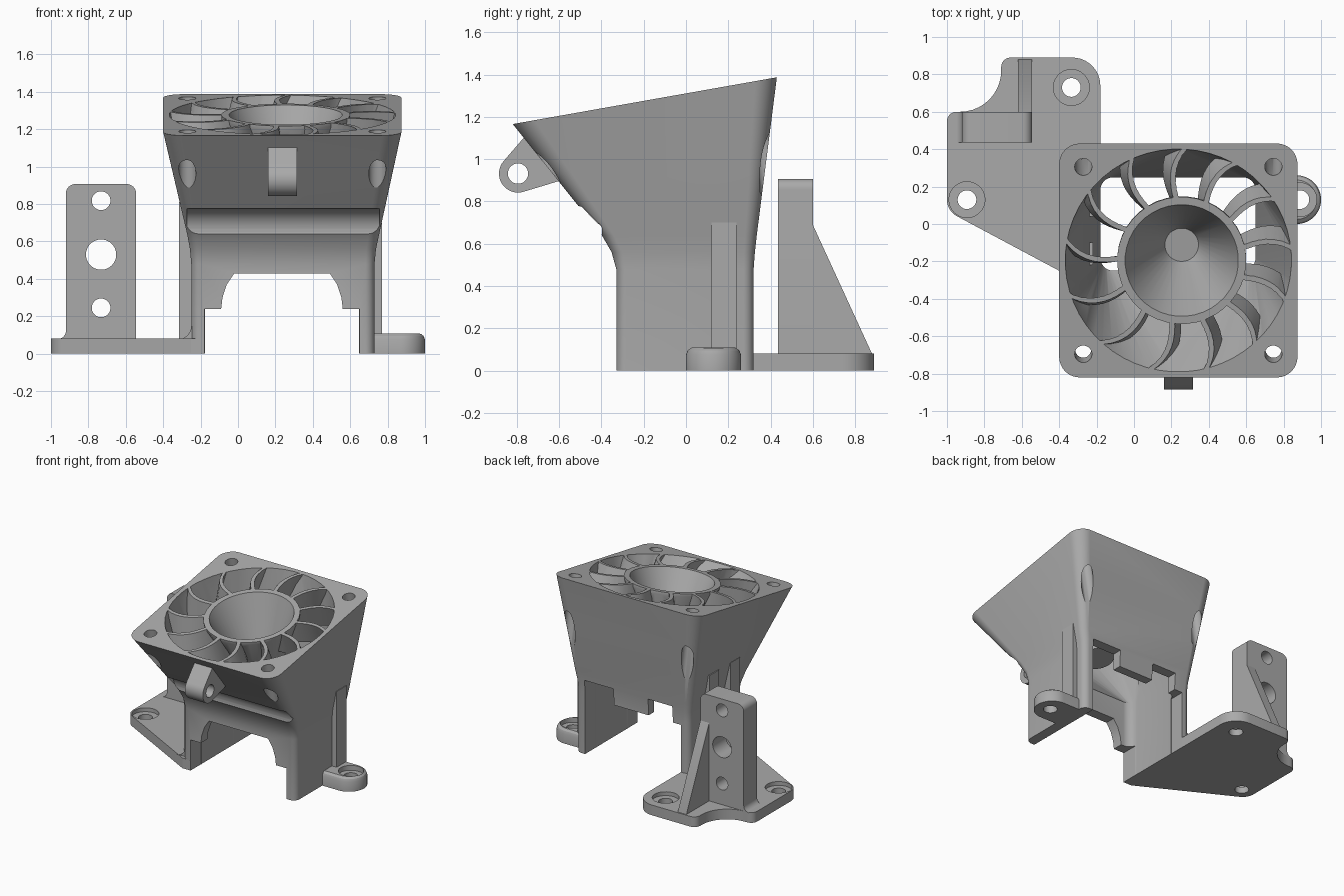
import bpy, bmesh, math
from math import radians, sin, cos, pi
from mathutils import Vector, Matrix
from mathutils.geometry import convex_hull_2d

if "Cube" in bpy.data.objects:
    bpy.data.objects.remove(bpy.data.objects["Cube"])

grey = bpy.data.materials.new("plain grey")
grey.use_nodes = True
grey.diffuse_color = (0.4, 0.4, 0.4, 1)
grey.node_tree.nodes["Principled BSDF"].inputs["Base Color"].default_value = grey.diffuse_color


# helpers
def arc(cx, cy, r, a0, a1, n=10):
    return [(cx + r * cos(radians(a0 + (a1 - a0) * i / n)),
             cy + r * sin(radians(a0 + (a1 - a0) * i / n))) for i in range(n + 1)]


def ring(x0, x1, y0, y1, r, k=14):
    """Rounded rectangle; a circle when r is half its width."""
    pts = []
    corners = ((x1 - r, y1 - r), (x0 + r, y1 - r), (x0 + r, y0 + r), (x1 - r, y0 + r))
    for q, (cx, cy) in enumerate(corners):
        for i in range(k):
            a = (q + (i + 0.5) / k) * pi / 2
            pts.append((cx + r * cos(a), cy + r * sin(a)))
    return pts


def circle(cx, cy, r):
    return ring(cx - r, cx + r, cy - r, cy + r, r, 10)


def place(pts, t, axis="z"):
    order = {"x": lambda u, v: (t, u, v), "y": lambda u, v: (u, t, v), "z": lambda u, v: (u, v, t)}
    return [Vector(order[axis](u, v)) for u, v in pts]


def add_loft(bm, rings):
    rows = [[bm.verts.new(p) for p in r] for r in rings]
    n = len(rows[0])
    for a, b in zip(rows, rows[1:]):
        for i in range(n):
            bm.faces.new((a[i], a[(i + 1) % n], b[(i + 1) % n], b[i]))
    bm.faces.new(rows[0][::-1])
    bm.faces.new(rows[-1])


def make(name, *lofts):
    bm = bmesh.new()
    for rings in lofts:
        add_loft(bm, rings)
    bmesh.ops.recalc_face_normals(bm, faces=bm.faces)
    mesh = bpy.data.meshes.new(name)
    bm.to_mesh(mesh)
    bm.free()
    mesh.materials.append(grey)
    ob = bpy.data.objects.new(name, mesh)
    bpy.context.collection.objects.link(ob)
    return ob


def prism(name, pts, axis, a, b):
    return make(name, [place(pts, a, axis), place(pts, b, axis)])


def cut(ob, cutter):
    mod = ob.modifiers.new("cut", "BOOLEAN")
    mod.operation, mod.solver, mod.object = "DIFFERENCE", "EXACT", cutter
    bpy.context.view_layer.objects.active = ob
    bpy.ops.object.modifier_apply(modifier=mod.name)
    bpy.data.objects.remove(cutter)


def drill(ob, u, v, r, axis, a, b):
    cut(ob, prism("drill", circle(u, v, r), axis, a, b))


# tilted frame of the fan plate
tilt = Matrix.Translation((0.237, -0.195, 1.277)) @ Matrix.Rotation(math.atan(0.177), 4, "X")


def tilted(pts, depth):
    return [tilt @ p for p in place(pts, -depth)]


# outer duct
top = [Vector((x, y, 1.277 + 0.177 * (y + 0.195))) for x, y in ring(-0.4, 0.874, -0.82, 0.43, 0.11)]
duct = make("fan_duct", [
    place(ring(-0.25, 0.73, -0.33, 0.32, 0.05), 0),
    place(ring(-0.25, 0.73, -0.33, 0.32, 0.05), 0.48),
    place(ring(-0.257, 0.738, -0.352, 0.326, 0.055), 0.56),
    place(ring(-0.272, 0.755, -0.398, 0.335, 0.06), 0.64),
    top])

# air passage, leaving the hub and the curved vanes standing
mouth = ring(-0.605, 0.605, -0.605, 0.605, 0.605)
throat = ring(-0.18, 0.65, -0.25, 0.25, 0.07)
passage = make("air_passage", [place(throat, -0.1), place(throat, 0.6),
                               tilted(mouth, 0), tilted(mouth, -0.05)])
HX = 0.018
cut(passage, make("hub", [tilted(circle(HX, 0, 0.345), -0.1), tilted(circle(HX, 0, 0.345), 0.02),
                          tilted(circle(HX, 0, 0.12), 0.53)]))


def vane(start, depth, twist):
    sides = ([], [])
    for i in range(11):
        t = i / 10
        r = 0.27 + 0.38 * t
        a = radians(start + 23 * t - 30 * t * t + twist)
        for s, side in zip((1, -1), sides):
            b = a + s * 0.014 / r
            side.append((HX + r * cos(b), r * sin(b)))
    return tilted(sides[0] + sides[1][::-1], depth)


VANES = 13
cut(passage, make("vanes", *[[vane(92 + i * 360 / VANES, -0.1, -3), vane(92 + i * 360 / VANES, 0.18, 5)]
                             for i in range(VANES)]))
cut(duct, passage)
cut(duct, make("hub_cup", [tilted(circle(HX, 0, 0.312), -0.02), tilted(circle(HX, 0, 0.29), 0.03),
                           tilted(circle(HX, 0, 0.09), 0.48)]))

# corner screw holes square to the plate
for x in (-0.508, 0.508):
    for y in (-0.508, 0.508):
        hole = circle(x, y, 0.046)
        cut(duct, make("screw", [tilted(hole, -0.05), tilted(hole, 0.6)]))

# round groove across the front
groove = circle(-0.515, 0.66, 0.118)
cut(duct, prism("groove", groove, "x", -0.272, 0.757))

# arched front opening and notched back opening
arch = [(-0.18, -0.1), (-0.18, 0.24), (-0.09, 0.24), (-0.083, 0.3), (-0.06, 0.37), (-0.02, 0.43)]
cut(duct, prism("front_opening", arch + [(0.47 - x, z) for x, z in arch[::-1]], "y", -0.5, -0.2))
notch = [(-0.18, -0.1), (-0.18, 0.45), (-0.11, 0.45), (-0.11, 0.58), (0.1, 0.58), (0.1, 0.45),
         (0.4, 0.45), (0.4, 0.58), (0.65, 0.58), (0.65, -0.1)]
cut(duct, prism("back_opening", notch, "y", 0.2, 0.5))

# side ribs
prism("left_rib", [(0.7, 0.05), (0.77, 0.05), (0.77, 0.7), (0.7, 0.7)], "y", 0.12, 0.24)
for i, y in enumerate((-0.22, 0.04)):
    prism("right_rib_%d" % (i + 1), [(-0.315, 0.04), (-0.22, 0.04), (-0.22, 0.81), (-0.315, 0.81)],
          "y", y, y + 0.12)

# front hinge tab
outline = circle(-0.795, 0.932, 0.09) + [(-0.765, 1.105), (-0.73, 1.04), (-0.59, 0.9)]
tab = prism("hinge_tab", [outline[i] for i in convex_hull_2d(outline)], "x", 0.16, 0.315)
drill(tab, -0.795, 0.932, 0.048, "x", 0.1, 0.4)


# left foot lug with softened top edge
def lug(inset):
    r = 0.13 - inset
    return [(0.69, 0.13 - r)] + arc(0.87, 0.13, r, -90, 90, 24) + [(0.69, 0.13 + r)]


foot = make("left_foot", [place(lug(0), 0), place(lug(0), 0.075), place(lug(0.008), 0.095),
                          place(lug(0.025), 0.108)])
drill(foot, 0.887, 0.13, 0.05, "z", -0.1, 0.2)
drill(foot, 0.887, 0.13, 0.09, "z", 0.07, 0.2)

# base plate with two counterbored holes
base = prism("base_plate", [(-0.18, -0.33)] + arc(-0.33, 0.74, 0.15, 0, 90) + arc(-0.66, 0.84, 0.05, 90, 180, 6)
             + arc(-0.93, 0.82, 0.22, 0, -90) + arc(-0.95, 0.55, 0.05, 90, 180, 6)
             + arc(-0.9, 0.13, 0.1, 180, 242) + [(-0.25, -0.33)], "z", 0, 0.08)
for x, y in ((-0.893, 0.13), (-0.335, 0.73)):
    drill(base, x, y, 0.05, "z", -0.1, 0.2)
    drill(base, x, y, 0.096, "z", 0.05, 0.2)

# upright bracket with gusset
upright = prism("upright_bracket", [(-0.92, 0.04), (-0.545, 0.04)] + arc(-0.595, 0.857, 0.05, 0, 90, 8)
                + arc(-0.87, 0.857, 0.05, 90, 180, 8), "y", 0.435, 0.6)
for z, r in ((0.245, 0.05), (0.53, 0.081), (0.818, 0.05)):
    drill(upright, -0.732, z, r, "y", 0.3, 0.8)
prism("bracket_gusset", [(0.57, 0.04), (0.88, 0.04), (0.88, 0.08), (0.6, 0.69), (0.57, 0.69)],
      "x", -0.62, -0.545)

# fillets where walls meet the base
for name, x, r, y0, y1 in (("bracket_fillet", -0.92, 0.045, 0.435, 0.6), ("wall_fillet", -0.25, 0.07, -0.3, 0.3)):
    prism(name, [(x + 0.02, 0.07)] + arc(x - r, 0.078 + r, r, -90, 0) + [(x + 0.02, 0.078 + r)], "y", y0, y1)

# smooth curved walls, keep edges sharp
for ob in bpy.context.scene.objects:
    ob.select_set(ob.type == "MESH")
bpy.ops.object.shade_smooth_by_angle(angle=radians(28))
